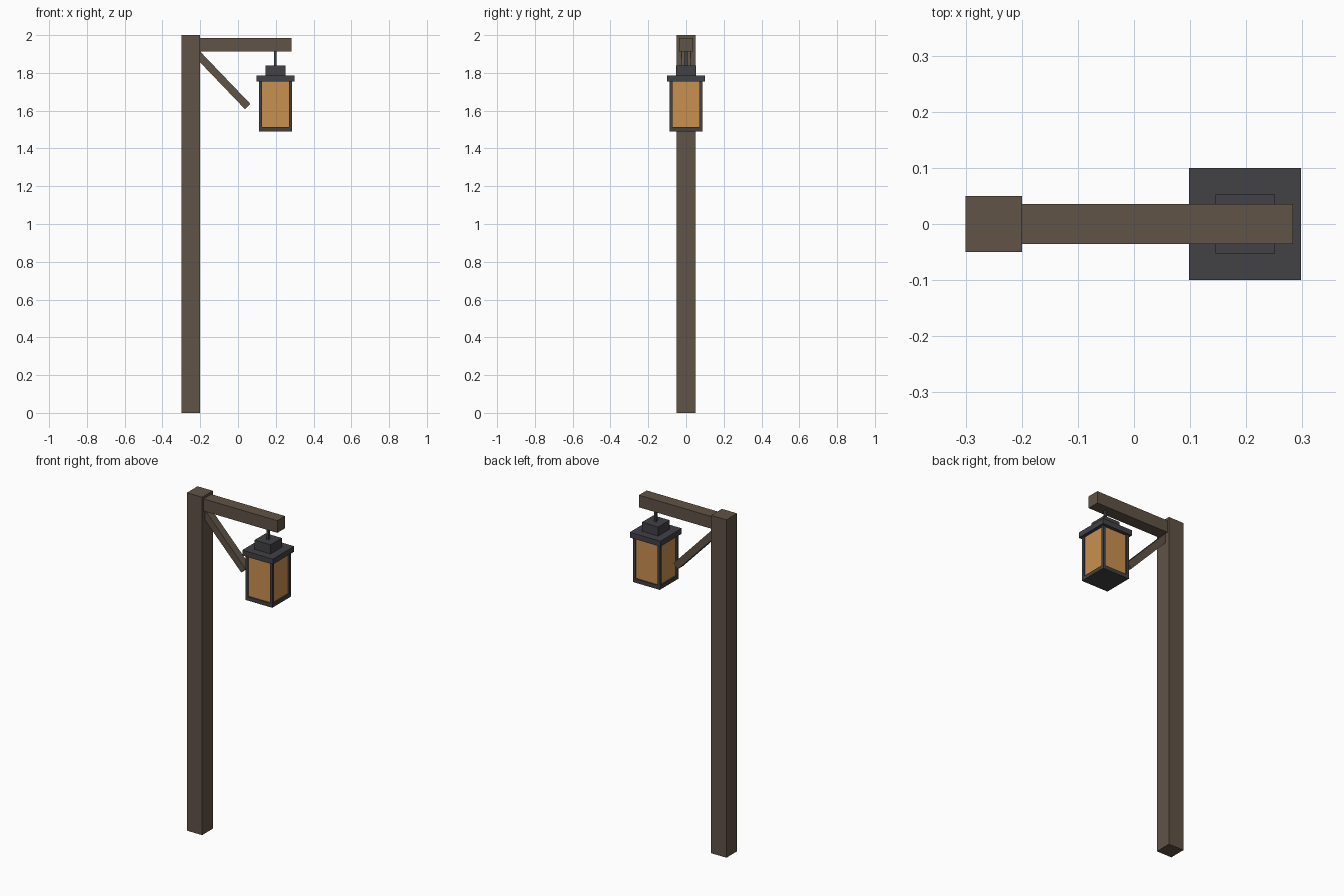
import bpy
import math

cube = bpy.data.objects.get("Cube")
if cube:
    bpy.data.objects.remove(cube, do_unlink=True)


def material(name, rgb):
    mat = bpy.data.materials.new(name)
    mat.use_nodes = True
    mat.diffuse_color = (*rgb, 1)
    mat.node_tree.nodes["Principled BSDF"].inputs["Base Color"].default_value = (*rgb, 1)
    return mat


wood = material("brown wood", (0.117, 0.087, 0.061))
metal = material("dark metal", (0.054, 0.054, 0.061))
glass = material("amber glass", (0.584, 0.279, 0.080))


def box(name, low, high, mat, tilt=0):
    """Box between two corners, optionally tilted about y."""
    centre = [(a + b) / 2 for a, b in zip(low, high)]
    bpy.ops.mesh.primitive_cube_add(size=1, location=centre, rotation=(0, tilt, 0))
    obj = bpy.context.object
    obj.name = name
    obj.scale = [b - a for a, b in zip(low, high)]
    bpy.ops.object.transform_apply(location=False, rotation=False, scale=True)
    obj.data.materials.append(mat)
    return obj


LAMP_X = 0.198


def lamp_box(name, half, bottom, top, mat):
    """Square box centred on the lantern axis."""
    return box(name, (LAMP_X - half, -half, bottom), (LAMP_X + half, half, top), mat)


# Timber post and arm
box("post", (-0.30, -0.05, 0), (-0.20, 0.05, 2), wood)
box("arm", (-0.20, -0.036, 1.913), (0.283, 0.036, 1.985), wood)

# Diagonal brace, its upper end sunk into the post
x0, z0, x1, z1 = -0.225, 1.910, 0.0515, 1.6215
length = math.hypot(x1 - x0, z1 - z0)
cx, cz = (x0 + x1) / 2, (z0 + z1) / 2
box("brace", (cx - length / 2, -0.023, cz - 0.02),
    (cx + length / 2, 0.023, cz + 0.02), wood, tilt=math.atan2(z0 - z1, x1 - x0))

# Hanging lantern
lamp_box("hanging_rod", 0.007, 1.84, 1.913, metal)
lamp_box("lantern_cap", 0.053, 1.786, 1.84, metal)
lamp_box("lantern_roof", 0.10, 1.754, 1.786, metal)
lamp_box("lantern_base", 0.088, 1.49, 1.513, metal)
lamp_box("lantern_glass", 0.080, 1.513, 1.754, glass)

# Corner bars around the glass
for sx, side in ((-1, "right"), (1, "left")):
    for sy, end in ((-1, "front"), (1, "back")):
        x, y = LAMP_X + sx * 0.080, sy * 0.080
        box(f"corner_bar_{end}_{side}", (x - 0.008, y - 0.008, 1.513),
            (x + 0.008, y + 0.008, 1.754), metal)
